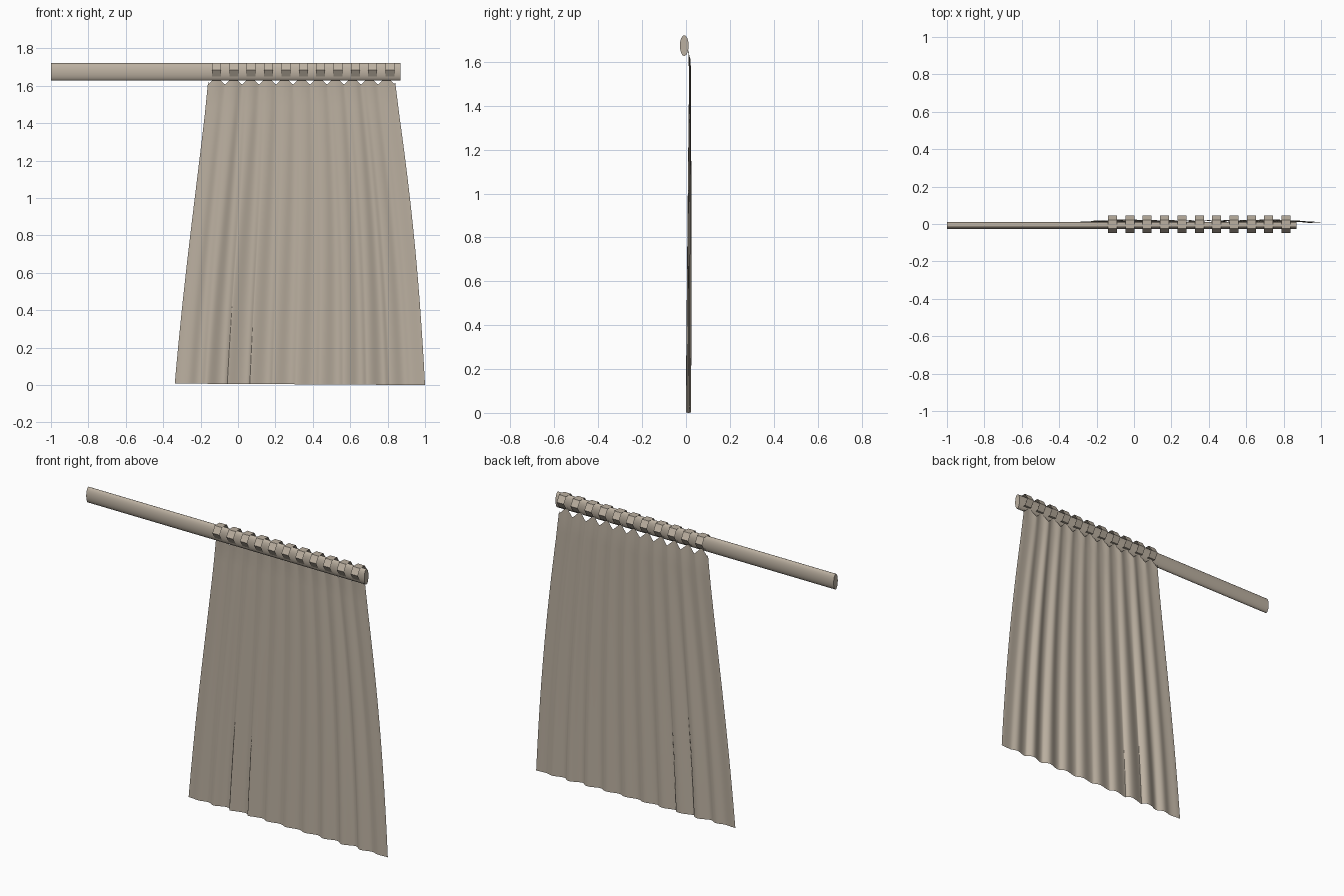
import bpy, bmesh, math

if "Cube" in bpy.data.objects:
    bpy.data.objects.remove(bpy.data.objects["Cube"])

TAU = math.tau
mat = bpy.data.materials.new("warm taupe")
mat.diffuse_color = (0.50, 0.435, 0.355, 1)
mat.use_nodes = True
mat.node_tree.nodes["Principled BSDF"].inputs["Base Color"].default_value = mat.diffuse_color

RINGS, X0, STEP = 11, -0.115, 0.0928


def make(name, bm, smooth):
    me = bpy.data.meshes.new(name)
    for f in bm.faces:
        f.smooth = smooth
    bm.normal_update()
    bm.to_mesh(me)
    bm.free()
    me.materials.append(mat)
    ob = bpy.data.objects.new(name, me)
    bpy.context.collection.objects.link(ob)
    return ob


def tube(name, xa, xb, cy, cz, ry, rz, sides, caps, smooth):
    """Elliptical tube running along x."""
    bm = bmesh.new()
    a, b = [[bm.verts.new((x, cy + ry * math.cos(TAU * i / sides),
                           cz + rz * math.sin(TAU * i / sides)))
             for i in range(sides)] for x in (xa, xb)]
    for i in range(sides):
        j = (i + 1) % sides
        bm.faces.new((a[i], a[j], b[j], b[i]))
    if caps:
        bm.faces.new(a[::-1])
        bm.faces.new(b)
    bmesh.ops.recalc_face_normals(bm, faces=bm.faces[:])
    ob = make(name, bm, smooth)
    if caps:
        for f in ob.data.polygons:
            if len(f.vertices) > 4:
                f.use_smooth = False
    return ob


# Oval rod
tube("rod", -1.0, 0.868, -0.008, 1.674, 0.02, 0.047, 24, True, True)

# Open hexagonal rings
for k in range(RINGS):
    x = X0 + k * STEP
    tube(f"ring_{k + 1}", x - 0.024, x + 0.024, -0.001, 1.685,
         0.046, 0.0435, 6, False, False)

# Curtain: fanned sheet with pleats deepening downward, scalloped top edge
NU, NV = 264, 40
bm = bmesh.new()
rows = []
for j in range(NV + 1):
    v = j / NV
    left = -0.338 + 0.178 * v - 0.012 * math.sin(math.pi * v) * (1 - v)
    right = 1.0 - 0.118 * v - 0.042 * v * v + 0.01 * math.sin(math.pi * v)
    row = []
    for i in range(NU + 1):
        u = i / NU
        s = u * RINGS                               # one pleat per ring
        d = abs(s - round(s))                       # 0 between rings, 0.5 at a ring
        top = 1.607 + 0.046 * (2 * d) ** 1.1
        if i in (0, NU):
            top = 1.622
        ph = TAU * s + 0.5 * math.sin(5 * u + 2 * v)
        fade = min(1, 6 * u, 6 * (1 - u))
        deep = 0.75 + 0.25 * math.sin(7 * u + 1.2)
        amp = (0.003 + 0.011 * (1 - v) ** 0.6) * deep * fade
        y = 0.009 + 0.009 * v + amp * math.cos(ph) + 0.15 * amp * math.cos(2 * ph)
        y -= 0.006 * max(0, (v - 0.95) / 0.05) * 2 * d
        # pleats lean over, most strongly near the left
        lean = 0.010 * (1 - v) * fade * (1 + 1.1 * math.exp(-((u - 0.25) / 0.1) ** 2))
        x = left + (right - left) * u + lean * math.sin(ph + 0.8)
        low = 0.008 * (1 - u)
        # scallops only affect the uppermost cloth
        t = max(0, (v - 0.9) / 0.1)
        z = low + (1.6 - low) * v + (top - 1.6) * t
        row.append(bm.verts.new((x, y, z)))
    rows.append(row)
for j in range(NV):
    for i in range(NU):
        bm.faces.new((rows[j][i], rows[j][i + 1], rows[j + 1][i + 1], rows[j + 1][i]))
make("curtain", bm, True)
